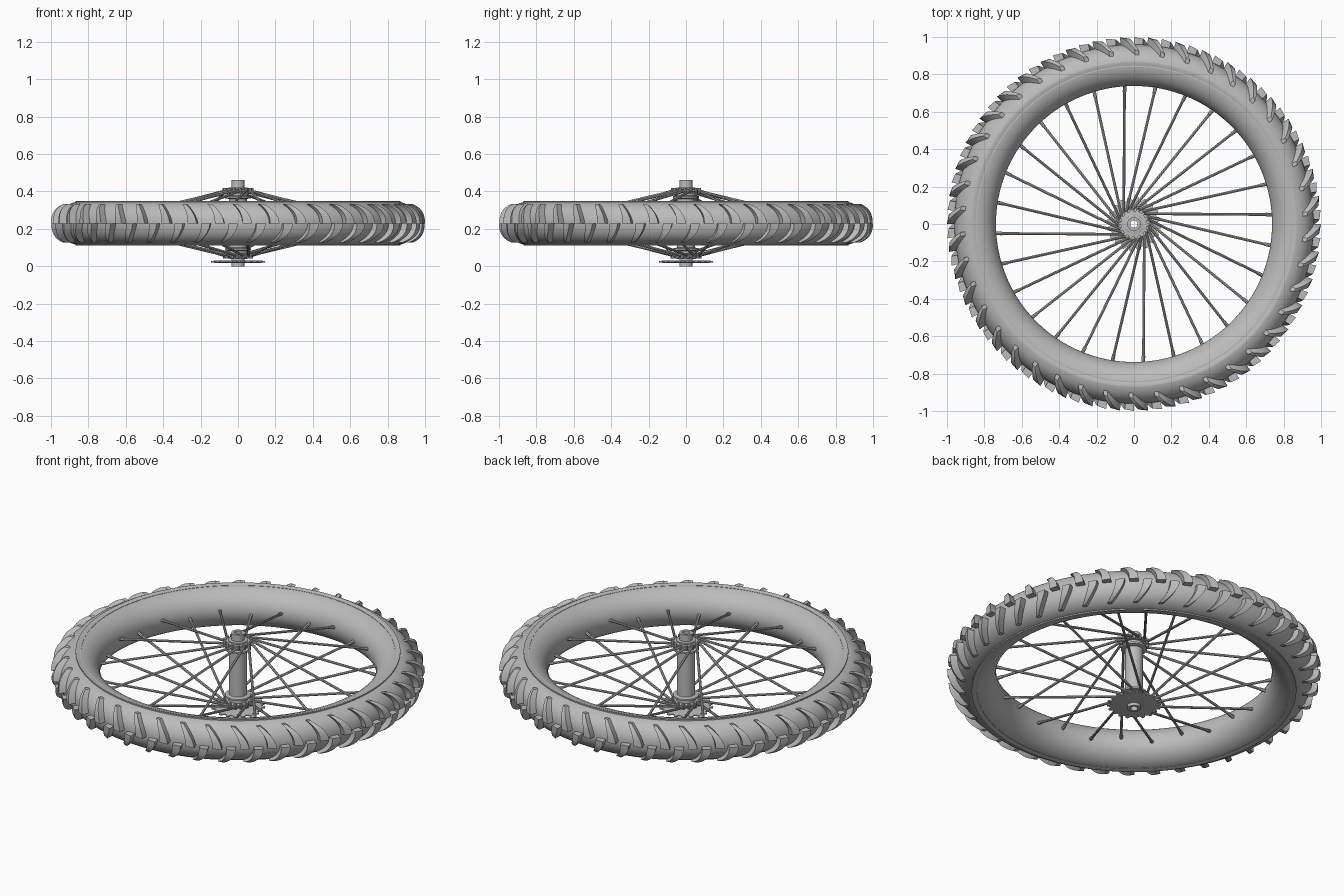
import bpy, bmesh, math
from math import sin, cos, pi, tau, radians
from mathutils import Vector

if "Cube" in bpy.data.objects:
    bpy.data.objects.remove(bpy.data.objects["Cube"], do_unlink=True)

MID = 0.23          # height of the wheel's middle plane
SEAT = 0.865        # radius where tyre meets rim
CORE = 0.84         # radius of the tyre's section centre

grey = bpy.data.materials.new("plain grey")
grey.use_nodes = True
grey.diffuse_color = (0.5, 0.5, 0.5, 1)
grey.node_tree.nodes["Principled BSDF"].inputs["Base Color"].default_value = (0.5, 0.5, 0.5, 1)


def finish(name, bm, angle=35):
    bmesh.ops.recalc_face_normals(bm, faces=bm.faces)
    mesh = bpy.data.meshes.new(name)
    bm.to_mesh(mesh)
    bm.free()
    obj = bpy.data.objects.new(name, mesh)
    bpy.context.collection.objects.link(obj)
    mesh.materials.append(grey)
    bpy.ops.object.select_all(action="DESELECT")
    obj.select_set(True)
    bpy.context.view_layer.objects.active = obj
    bpy.ops.object.shade_smooth_by_angle(angle=radians(angle))
    return obj


def polar(r, a, z):
    return Vector((r * cos(a), r * sin(a), z))


def loft(bm, rings, closed):
    """Skin equal-length closed loops; cap the ends unless closed."""
    loops = [[bm.verts.new(p) for p in ring] for ring in rings]
    n = len(loops[0])
    for i in range(len(loops) if closed else len(loops) - 1):
        a, b = loops[i], loops[(i + 1) % len(loops)]
        for j in range(n):
            k = (j + 1) % n
            bm.faces.new((a[j], a[k], b[k], b[j]))
    if not closed:
        bm.faces.new(loops[0])
        bm.faces.new(loops[-1])


def lathe(name, profile, steps, radius=lambda r, i: r):
    """Revolve a closed (radius, height) profile about the upright axis."""
    bm = bmesh.new()
    loft(bm, [[polar(radius(r, i), tau * i / steps, z) for r, z in profile]
              for i in range(steps)], True)
    return finish(name, bm)


def rod(bm, start, end, r, sides=8):
    axis = end - start
    turn = axis.to_track_quat("Z", "Y").to_matrix().to_4x4()
    turn.translation = (start + end) / 2
    bmesh.ops.create_cone(bm, cap_ends=True, segments=sides, radius1=r, radius2=r,
                          depth=axis.length, matrix=turn)


def bulge(t, base, depth, half, power):
    """Point on a superellipse, t from -1 (bottom) to 1 (top)."""
    a = t * pi / 2
    out = base + depth * max(cos(a), 0) ** (2 / power)
    return out, MID + half * math.copysign(abs(sin(a)) ** (2 / power), t)


# Tyre body and rim
ts = [i / 12 - 1 for i in range(25)]
lathe("tyre", [bulge(t, CORE, 0.12, 0.116, 2.1) for t in ts], 128)
inner = [bulge(-t, SEAT, -0.127, 0.117, 2) for t in ts]
lip = 0.12
lathe("rim", [(SEAT + 0.004, MID - 0.105), (SEAT + 0.004, MID - lip), (SEAT - 0.006, MID - lip)]
      + inner[-2:0:-1]
      + [(SEAT - 0.006, MID + lip), (SEAT + 0.004, MID + lip), (SEAT + 0.004, MID + 0.105)], 128)

# Tread blocks: curved blades sweeping back from the centre line, staggered per side
BLOCKS = 42
bm = bmesh.new()
for side in (1, -1):
    for k in range(BLOCKS):
        base = tau * (k + (0.5 if side < 0 else 0)) / BLOCKS
        rings = []
        for s in range(7):
            t = s / 6
            r_in, z_in = bulge(side * t * 0.66, CORE, 0.112, 0.114, 2.1)
            r_out, z_out = bulge(side * t * 0.66, CORE, 0.16, 0.117, 2.5)
            lead = base - 0.08 * t ** 1.4
            width = 0.05 - 0.026 * t
            rings.append([polar(r_in, lead, z_in), polar(r_out, lead, z_out),
                          polar(r_out - 0.008, lead - width, z_out),
                          polar(r_in, lead - width, z_in)])
        loft(bm, rings, False)
finish("tread_blocks", bm, 30)

# Hub: hollow barrel with a pair of discs at each end
half_hub = [(0.036, 0.23), (0.036, 0.192), (0.052, 0.19), (0.052, 0.182),
            (0.07, 0.18), (0.07, 0.17), (0.052, 0.166), (0.052, 0.148),
            (0.07, 0.144), (0.07, 0.134), (0.048, 0.13)]
hub = [(r, MID + h) for r, h in half_hub] + [(r, MID - h) for r, h in reversed(half_hub)]
lathe("hub", hub + [(0.02, 0), (0.02, 2 * MID)], 32)

# Spokes with nipples, alternating between upper and lower hub discs
spokes, nipples, heads = bmesh.new(), bmesh.new(), bmesh.new()
SPOKES = 28
for k in range(SPOKES):
    up = -1 if k % 2 else 1
    a = radians(3.9) + tau * k / SPOKES
    rim_end = polar(0.742, a, MID + up * 0.012)
    hub_end = polar(0.073, a + radians(45), MID + up * 0.174)
    rod(spokes, hub_end, rim_end, 0.0072)
    rod(nipples, rim_end + (hub_end - rim_end).normalized() * 0.035, rim_end, 0.0095)
    pin = Vector((0, 0, 0.014))
    rod(heads, hub_end - pin, hub_end + pin, 0.0095)
finish("spokes", spokes)
finish("spoke_nipples", nipples)
finish("spoke_heads", heads)

# Toothed sprocket under the hub, thinning towards its teeth
TEETH = 20
tooth = (0.127, 0.127, 0.145, 0.145)
lathe("sprocket", [(0.03, 0.017), (0.11, 0.017), (0.13, 0.021),
                   (0.13, 0.028), (0.11, 0.032), (0.03, 0.032)], TEETH * 4,
      lambda r, i: tooth[i % 4] if r > 0.12 else r)
